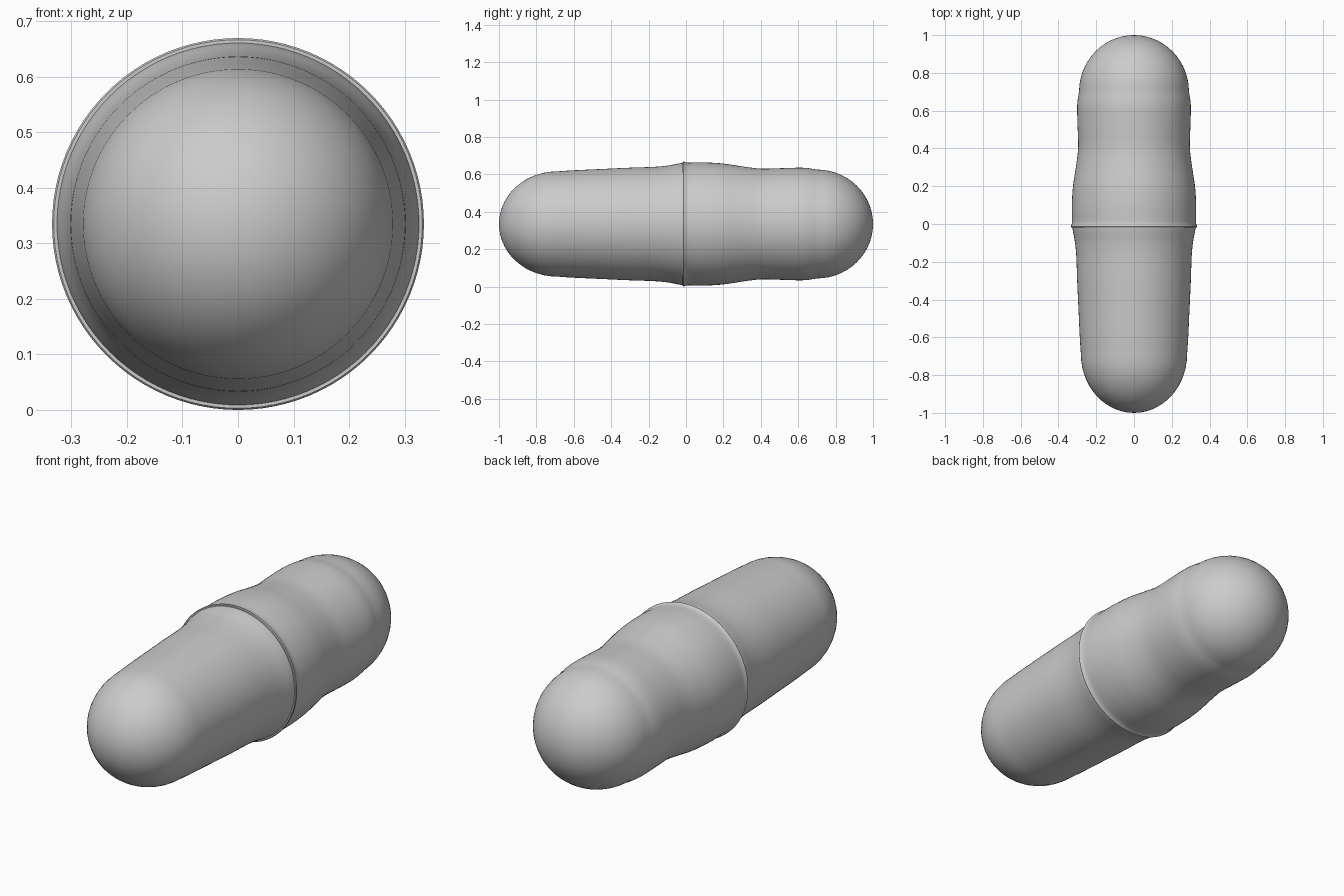
import bpy, bmesh, math
from mathutils import Vector

if "Cube" in bpy.data.objects:
    bpy.data.objects.remove(bpy.data.objects["Cube"])

CENTRE_Z = 0.335
SEGMENTS = 96


def smooth_curve(points, steps=5):
    """Catmull-Rom interpolation through (y, radius) points."""
    p = [Vector(q) for q in points]
    p = [2 * p[0] - p[1]] + p + [2 * p[-1] - p[-2]]
    out = []
    for a, b, c, d in zip(p, p[1:], p[2:], p[3:]):
        for i in range(steps):
            t = i / steps
            out.append(0.5 * (2 * b + (c - a) * t + (2 * a - 5 * b + 4 * c - d) * t**2
                              + (3 * b - a - 3 * c + d) * t**3))
    return out + [p[-2]]


def dome(tip_y, base_y, radius, n=14):
    """Elliptical end cap, from the tip to just before the base."""
    return [Vector((base_y + (tip_y - base_y) * math.cos(a), radius * math.sin(a)))
            for a in (i / n * math.pi / 2 for i in range(n))]


def lathe(name, profile):
    """Revolve a (y, radius) profile around the long axis."""
    bm = bmesh.new()
    verts = [bm.verts.new((0, y, r)) for y, r in profile]
    edges = [bm.edges.new(e) for e in zip(verts, verts[1:])]
    bmesh.ops.spin(bm, geom=verts + edges, cent=(0, 0, 0), axis=(0, 1, 0),
                   angle=2 * math.pi, steps=SEGMENTS)
    bmesh.ops.remove_doubles(bm, verts=bm.verts, dist=1e-4)
    bmesh.ops.recalc_face_normals(bm, faces=bm.faces)
    # open shells: make sure the dome faces outward
    tip = max(bm.faces, key=lambda f: abs(f.calc_center_median().y))
    if tip.normal.y * tip.calc_center_median().y < 0:
        bmesh.ops.reverse_faces(bm, faces=bm.faces)
    mesh = bpy.data.meshes.new(name)
    bm.to_mesh(mesh)
    bm.free()
    obj = bpy.data.objects.new(name, mesh)
    bpy.context.collection.objects.link(obj)
    obj.location.z = CENTRE_Z
    bpy.ops.object.select_all(action='DESELECT')
    obj.select_set(True)
    bpy.context.view_layer.objects.active = obj
    bpy.ops.object.shade_smooth_by_angle(angle=math.radians(40))


# Front half: round nose, gentle taper, flare up to the seam
lathe("front_capsule_half", dome(-1, -0.69, 0.281) + smooth_curve([
    (-0.69, 0.281), (-0.60, 0.287), (-0.45, 0.294), (-0.30, 0.301), (-0.18, 0.305),
    (-0.10, 0.312), (-0.04, 0.323), (-0.012, 0.327)]))

# Back half: round end, waist, bulge, thin raised lip at the seam
lathe("back_capsule_half", dome(1, 0.70, 0.291) + smooth_curve([
    (0.70, 0.291), (0.65, 0.299), (0.60, 0.301), (0.50, 0.298), (0.40, 0.296),
    (0.30, 0.308), (0.20, 0.323), (0.10, 0.329), (0.01, 0.328)])
    + [Vector(q) for q in ((-0.003, 0.330), (-0.009, 0.334), (-0.014, 0.335),
                           (-0.018, 0.332), (-0.018, 0.325))])
